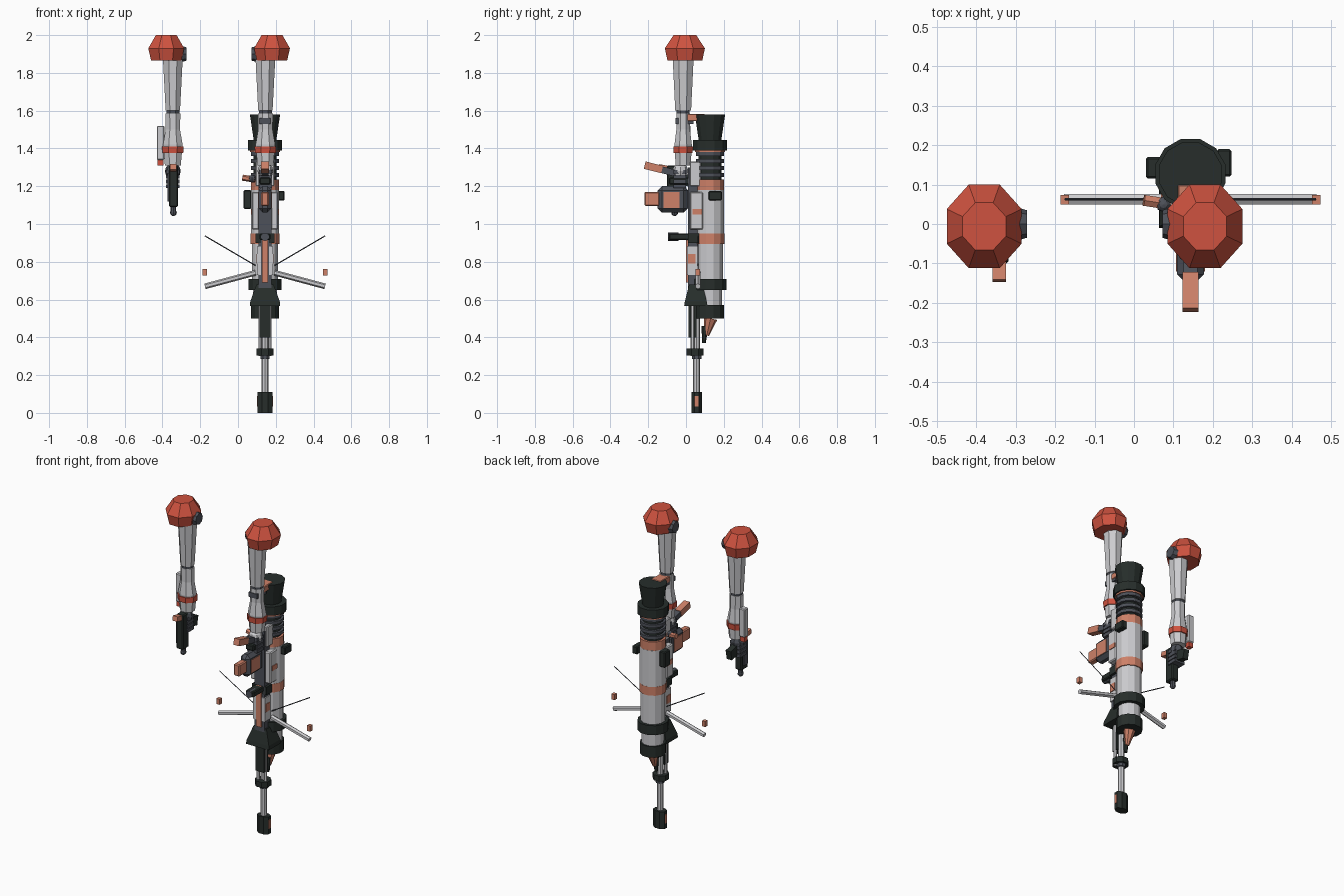
import bpy, bmesh, math
from mathutils import Vector, Matrix

cube = bpy.data.objects.get("Cube")
if cube:
    bpy.data.objects.remove(cube, do_unlink=True)


def material(name, *rgb):
    m = bpy.data.materials.new(name)
    m.use_nodes = True
    m.diffuse_color = (*rgb, 1)
    m.node_tree.nodes["Principled BSDF"].inputs["Base Color"].default_value = (*rgb, 1)
    return m


RED = material("armour red", 0.62, 0.085, 0.05)
GREY = material("light grey", 0.6, 0.6, 0.62)
BLACK = material("green black", 0.02, 0.027, 0.024)
COPPER = material("copper", 0.62, 0.22, 0.14)
SLATE = material("slate", 0.075, 0.082, 0.1)


def finish(bm, name, mat):
    bmesh.ops.recalc_face_normals(bm, faces=bm.faces)
    me = bpy.data.meshes.new(name)
    bm.to_mesh(me)
    bm.free()
    me.materials.append(mat)
    ob = bpy.data.objects.new(name, me)
    bpy.context.collection.objects.link(ob)
    return ob


def loft(name, mat, c, rings, n=8):
    """Stack of n-sided rings (z, rx, ry) around the vertical axis at c."""
    bm = bmesh.new()
    k = 1 / math.cos(math.pi / n)
    loops = []
    for z, rx, ry in rings:
        angles = [(i + 0.5) * math.tau / n for i in range(n)]
        loops.append([bm.verts.new((c[0] + k * rx * math.cos(a), c[1] + k * ry * math.sin(a), z))
                      for a in angles])
    for a, b in zip(loops, loops[1:]):
        for i in range(n):
            bm.faces.new((a[i], a[(i + 1) % n], b[(i + 1) % n], b[i]))
    bm.faces.new(loops[0])
    bm.faces.new(loops[-1])
    return finish(bm, name, mat)


def box(name, mat, x, y, z, tilt=0.0, bevel=0.0):
    """Box from ranges in x, y, z, tilted about the x axis."""
    bm = bmesh.new()
    bmesh.ops.create_cube(bm, size=1)
    size = [abs(r[1] - r[0]) for r in (x, y, z)]
    mid = Vector([(r[0] + r[1]) / 2 for r in (x, y, z)])
    bmesh.ops.scale(bm, vec=size, verts=bm.verts)
    if bevel:
        bmesh.ops.bevel(bm, geom=bm.edges[:], offset=bevel, segments=1, affect='EDGES')
    bmesh.ops.transform(bm, matrix=Matrix.Translation(mid) @ Matrix.Rotation(tilt, 4, 'X'), verts=bm.verts)
    return finish(bm, name, mat)


def rod(name, mat, a, b, r, n=6, r2=None):
    a, b = Vector(a), Vector(b)
    bm = bmesh.new()
    bmesh.ops.create_cone(bm, cap_ends=True, segments=n, radius1=r, radius2=r if r2 is None else r2,
                          depth=(b - a).length)
    rot = (b - a).to_track_quat('Z', 'Y').to_matrix().to_4x4()
    bmesh.ops.transform(bm, matrix=Matrix.Translation((a + b) / 2) @ rot, verts=bm.verts)
    return finish(bm, name, mat)


def ball(name, mat, c, r):
    bm = bmesh.new()
    bmesh.ops.create_uvsphere(bm, u_segments=8, v_segments=6, radius=r, matrix=Matrix.Translation(c))
    return finish(bm, name, mat)


# Arms, mirrored about a shared centre plane
for side, s in (("right", -1), ("left", 1)):
    def X(d):
        return -0.1 + s * d
    c = (X(0.245), -0.015)
    loft(side + "_shoulder_pad", RED, (X(0.28), -0.006),
         [(1.865, 0.08, 0.092), (1.93, 0.095, 0.106), (2.0, 0.055, 0.06)])
    rod(side + "_shoulder_joint", SLATE, (X(0.23), 0, 1.9), (X(0.172), 0, 1.9), 0.052, 8, 0.035)
    loft(side + "_upper_arm", GREY, c, [(1.6, 0.038, 0.042), (1.87, 0.052, 0.055)])
    loft(side + "_elbow", SLATE, c, [(1.575, 0.034, 0.034), (1.605, 0.034, 0.034)])
    loft(side + "_forearm", GREY, c, [(1.31, 0.042, 0.04), (1.42, 0.052, 0.046),
                                      (1.5, 0.038, 0.036), (1.585, 0.04, 0.036)])
    loft(side + "_wrist_band", RED, c, [(1.375, 0.055, 0.05), (1.41, 0.057, 0.052)])
    ball(side + "_hand", GREY if s > 0 else SLATE, (c[0], -0.03, 1.28), 0.042)
    for i in range(4):
        box(side + "_finger", SLATE, (c[0] - 0.035, c[0] + 0.035), (-0.065, 0.0),
            (1.19 + i * 0.025, 1.21 + i * 0.025))

# Right forearm plate
box("forearm_plate", GREY, (-0.43, -0.39), (-0.015, 0.025), (1.34, 1.52), bevel=0.005)
box("forearm_plate_tip", RED, (-0.425, -0.395), (-0.01, 0.02), (1.31, 1.34))

# Sidearm pointing down
P = -0.342
box("sidearm_slide", BLACK, (P - 0.024, P + 0.024), (-0.1, -0.035), (1.09, 1.31), bevel=0.006)
box("sidearm_grip", BLACK, (P - 0.018, P + 0.018), (-0.04, 0.06), (1.2, 1.26), tilt=-0.2)
box("sidearm_rear", COPPER, (P - 0.017, P + 0.017), (-0.145, -0.07), (1.28, 1.31), tilt=-0.2)
box("sidearm_rail", SLATE, (P - 0.032, P - 0.012), (-0.09, -0.05), (1.12, 1.27))
rod("sidearm_barrel", SLATE, (P, -0.06, 1.05), (P, -0.06, 1.1), 0.015, 8)
ball("sidearm_muzzle", SLATE, (P, -0.06, 1.06), 0.018)

# Launcher tube: stacked bands
G = 0.143
tube = (G, 0.127)
bands = [("tail_ring", BLACK, 0.50, 0.57, 0.074, 0.074), ("tail_tube", GREY, 0.57, 0.65, 0.064, 0.064),
         ("rear_collar", BLACK, 0.65, 0.71, 0.088, 0.088), ("lower_tube", GREY, 0.71, 0.9, 0.07, 0.07),
         ("middle_band", COPPER, 0.895, 0.95, 0.076, 0.076), ("upper_tube", GREY, 0.95, 1.18, 0.075, 0.075),
         ("upper_band", COPPER, 1.18, 1.235, 0.074, 0.074), ("cooling_core", BLACK, 1.235, 1.39, 0.06, 0.06),
         ("front_collar", BLACK, 1.39, 1.445, 0.089, 0.089), ("flared_mouth", BLACK, 1.445, 1.58, 0.06, 0.08)]
for name, mat, z0, z1, r0, r1 in bands:
    loft(name, mat, tube, [(z0, r0, r0), (z1, r1, r1)], 12)
for i in range(4):
    z = 1.25 + i * 0.037
    loft("cooling_fin", SLATE, tube, [(z, 0.074, 0.074), (z + 0.02, 0.074, 0.074)], 12)
loft("collar_trim", COPPER, tube, [(1.38, 0.08, 0.08), (1.39, 0.08, 0.08)], 12)
rod("tail_cone", COPPER, (G, 0.13, 0.5), (G, 0.11, 0.41), 0.036, 8, 0.012)
rod("tail_tip", BLACK, (G, 0.1, 0.46), (G, 0.095, 0.37), 0.018, 6, 0.01)
box("mouth_latch", COPPER, (G - 0.033, G + 0.033), (-0.01, 0.1), (1.545, 1.583), bevel=0.004)
box("latch_block", SLATE, (G - 0.03, G + 0.03), (-0.055, 0.04), (1.53, 1.56))
box("side_box", BLACK, (0.03, 0.07), (0.115, 0.17), (1.08, 1.18), bevel=0.005)
box("side_plate", BLACK, (0.21, 0.247), (0.12, 0.19), (1.125, 1.175), bevel=0.005)

# Barrel and muzzle
B = 0.056
loft("muzzle", BLACK, (G, B), [(0, 0.04, 0.028), (0.11, 0.04, 0.028)])
for s in (-1, 1):
    box("muzzle_port", COPPER, (G + s * 0.038, G + s * 0.043), (B - 0.01, B + 0.01), (0.035, 0.09))
rod("barrel", GREY, (G, B, 0.1), (G, B, 0.66), 0.019, 8)
loft("barrel_ring", BLACK, (G, 0.048), [(0.305, 0.045, 0.045), (0.34, 0.045, 0.045)])
loft("barrel_nut", SLATE, (G, B), [(0.285, 0.025, 0.025), (0.305, 0.025, 0.025)])
for s in (-1, 1):
    rod("gas_tube", GREY, (G + s * 0.026, 0.035, 0.3), (G + s * 0.026, 0.035, 0.68), 0.01, 6)
box("barrel_shroud", BLACK, (G - 0.03, G + 0.03), (0.012, 0.055), (0.4, 0.6))
loft("handguard", BLACK, (G, 0.052), [(0.565, 0.08, 0.062), (0.59, 0.078, 0.058), (0.68, 0.045, 0.035)], 4)

# Receiver
box("receiver_core", SLATE, (G - 0.035, G + 0.035), (0.01, 0.075), (0.66, 1.3))
box("front_rail", COPPER, (G - 0.017, G + 0.017), (0.0, 0.02), (0.69, 0.95))
for s in (-1, 1):
    box("receiver_side", GREY, (G + s * 0.03, G + s * 0.07), (0.02, 0.09), (0.97, 1.17), bevel=0.006)
    box("receiver_stripe", COPPER, (G + s * 0.05, G + s * 0.074), (0.035, 0.085), (1.05, 1.08))
    box("lower_side", GREY, (G + s * 0.02, G + s * 0.042), (0.005, 0.06), (0.73, 0.88))
    box("lower_trim", COPPER, (G + s * 0.03, G + s * 0.046), (0.01, 0.05), (0.79, 0.84))
    box("upper_side", GREY, (G + s * 0.02, G + s * 0.05), (0.02, 0.08), (1.2, 1.33), bevel=0.005)
    box("mount_block", BLACK, (G + s * 0.02, G + s * 0.05), (0.01, 0.07), (0.9, 0.95))
for z in (0.915, 1.21):
    box("control_knob", BLACK, (G - 0.028, G + 0.028), (-0.09, 0.02), (z, z + 0.035), bevel=0.005)
rod("knob_cap", SLATE, (G, -0.095, 0.932), (G, -0.04, 0.932), 0.022, 8)

# Ammunition block and grip
box("magazine", SLATE, (G - 0.034, G + 0.034), (-0.15, 0.01), (1.06, 1.2), bevel=0.022)
for s in (-1, 1):
    box("magazine_panel", COPPER, (G + s * 0.031, G + s * 0.037), (-0.12, -0.035), (1.085, 1.17))
box("magazine_end", COPPER, (G - 0.02, G + 0.02), (-0.22, -0.14), (1.095, 1.17), bevel=0.006)
box("grip", SLATE, (G - 0.018, G + 0.018), (-0.19, -0.03), (1.265, 1.3), tilt=-0.25)
box("grip_end", COPPER, (G - 0.02, G + 0.02), (-0.22, -0.125), (1.28, 1.32), tilt=-0.25)
rod("side_lever", COPPER, (0.025, 0.06, 1.245), (0.09, 0.05, 1.235), 0.016, 6)
ball("lever_joint", SLATE, (0.075, 0.05, 1.24), 0.02)

# Bipod, rods and feet
for s in (-1, 1):
    leg = rod("bipod_leg", GREY, (G + s * 0.318, 0.063, 0.67), (G + s * 0.05, 0.063, 0.742), 0.015, 6)
    rod("thin_rod", SLATE, (G + s * 0.318, 0.063, 0.937), (G + s * 0.05, 0.063, 0.78), 0.003, 4)
    x = G + s * 0.319
    box("bipod_foot", COPPER, (x - 0.011, x + 0.011), (0.05, 0.074), (0.728, 0.763))
